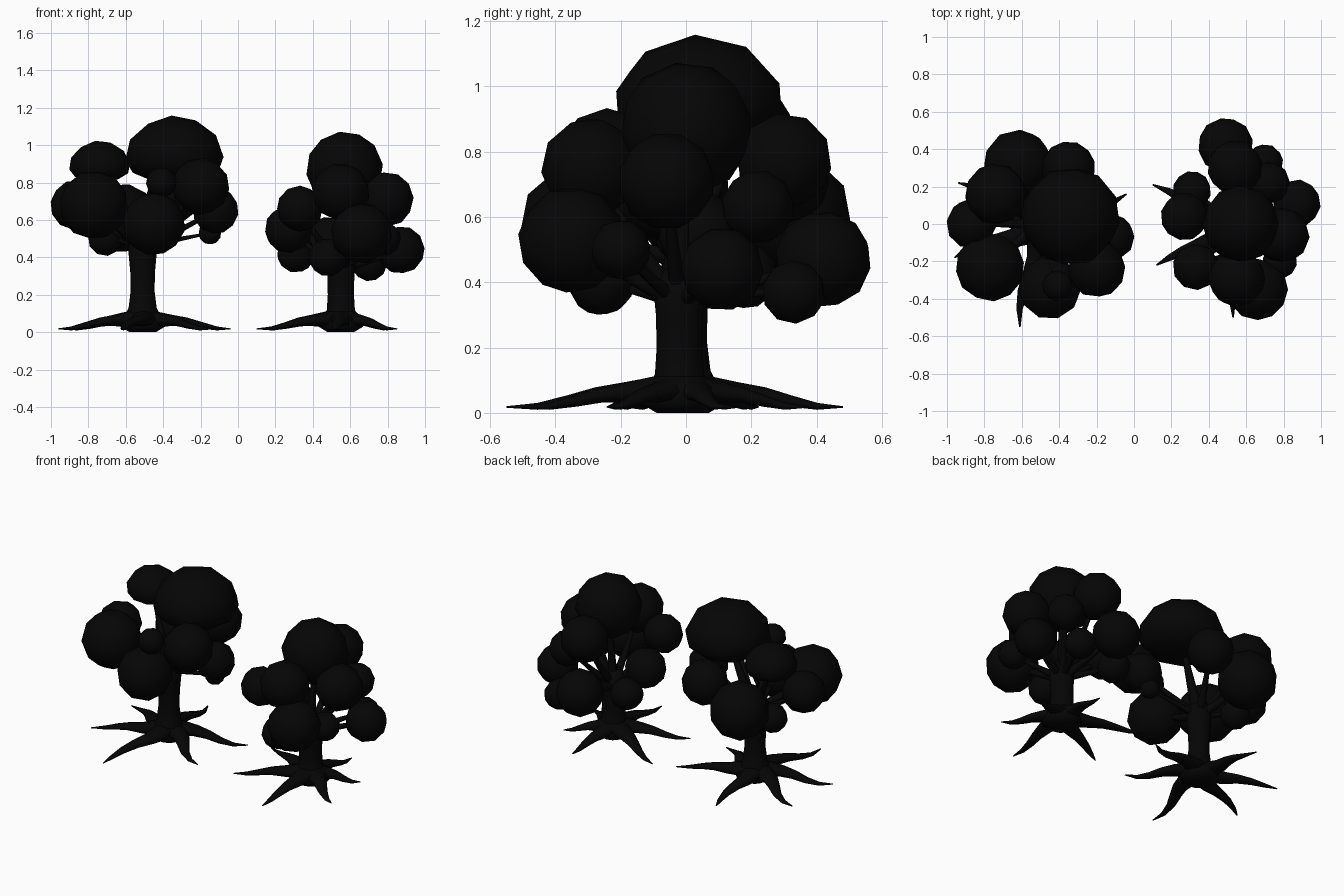
import bpy, bmesh, math, random
from mathutils import Vector, Euler

random.seed(4)
cube = bpy.data.objects.get("Cube")
if cube:
    bpy.data.objects.remove(cube, do_unlink=True)

# One near-black colour for bark and foliage
black = bpy.data.materials.new("soft black")
black.use_nodes = True
colour = (0.0016, 0.0016, 0.0016, 1)
black.diffuse_color = colour
black.node_tree.nodes["Principled BSDF"].inputs["Base Color"].default_value = colour


def finish(name, bm):
    """Turn a bmesh into a smooth-shaded object."""
    bmesh.ops.recalc_face_normals(bm, faces=bm.faces)
    for face in bm.faces:
        face.smooth = True
    mesh = bpy.data.meshes.new(name)
    bm.to_mesh(mesh)
    bm.free()
    mesh.materials.append(black)
    obj = bpy.data.objects.new(name, mesh)
    bpy.context.collection.objects.link(obj)


def tube(bm, points, radii, sides=8, flat=1.0):
    """Tapered tube through points; flat squashes its height."""
    rings = []
    for i, p in enumerate(points):
        along = (points[min(i + 1, len(points) - 1)] - points[max(i - 1, 0)]).normalized()
        ref = Vector((0, 0, 1)) if abs(along.z) < 0.9 else Vector((0, 1, 0))
        side = along.cross(ref).normalized()
        up = side.cross(along)
        ring = []
        for k in range(sides):
            a = math.tau * k / sides
            ring.append(bm.verts.new(p + radii[i] * (side * math.cos(a) + up * flat * math.sin(a))))
        rings.append(ring)
    for lower, upper in zip(rings, rings[1:]):
        for k in range(sides):
            n = (k + 1) % sides
            bm.faces.new((lower[k], lower[n], upper[n], upper[k]))
    bm.faces.new(rings[0])
    bm.faces.new(rings[-1])


def trunk(name, base, profile):
    bm = bmesh.new()
    points = [base + Vector((0, 0, z)) for z, r in profile]
    tube(bm, points, [r for z, r in profile], sides=12)
    finish(name, bm)


def roots(name, base, tips, sway):
    """Arched, slightly winding roots that taper to the ground."""
    heights = (0.075, 0.07, 0.063, 0.055, 0.036, 0.02, 0.018)
    widths = (0.085, 0.066, 0.05, 0.038, 0.028, 0.017, 0.004)
    bm = bmesh.new()
    for x, y in tips:
        out = Vector((x, y, 0))
        across = Vector((-y, x, 0)).normalized()
        points = []
        for k, h in enumerate(heights):
            t = k / (len(heights) - 1)
            bend = across * sway * math.sin(t * math.tau)
            points.append(base + out * t + bend + Vector((0, 0, h)))
        tube(bm, points, widths, flat=0.62)
    # Low skirt joining the roots to the trunk
    tube(bm, [base + Vector((0, 0, z)) for z in (0, 0.03, 0.08, 0.12)],
         (0.07, 0.12, 0.11, 0.07), sides=12)
    finish(name, bm)


def branches(name, start, blobs):
    """Curved limbs from the trunk top into each leaf clump."""
    bm = bmesh.new()
    for x, y, z, r in blobs:
        end = Vector((x, y, z))
        flat_dir = Vector((x - start.x, y - start.y, 0))
        rise = max(0.03, (z - start.z) * 0.35)
        mid = start + flat_dir * 0.45 + Vector((0, 0, rise))
        points = []
        for k in range(6):
            t = k / 5
            points.append(start * (1 - t) ** 2 + mid * 2 * t * (1 - t) + end * t * t)
        thick = 0.018 + 0.09 * r
        tube(bm, points, [thick * (1 - 0.14 * k) for k in range(6)], sides=6)
    finish(name, bm)


def foliage(name, blobs, top=1.0, under=1.0):
    """Faceted leaf clumps, turned at random; top and under scale the two halves."""
    bm = bmesh.new()
    for x, y, z, r in blobs:
        made = bmesh.ops.create_icosphere(bm, subdivisions=2, radius=r * 1.03)
        turn = Euler([random.uniform(0, math.tau) for _ in range(3)]).to_matrix()
        for v in made["verts"]:
            p = turn @ v.co
            p.z *= top if p.z > 0 else under
            v.co = p + Vector((x, y, z))
    finish(name, bm)


# Large tree
large_base = Vector((-0.51, 0, 0))
large_domes = [(-0.34, 0.04, 0.925, 0.258), (-0.74, 0.16, 0.88, 0.16)]
large_clumps = [
    (-0.62, 0.32, 0.61, 0.18), (-0.77, -0.23, 0.68, 0.18),
    (-0.87, 0.0, 0.68, 0.13), (-0.45, -0.34, 0.58, 0.165),
    (-0.2, -0.24, 0.78, 0.15), (-0.41, -0.33, 0.8, 0.08),
    (-0.12, -0.07, 0.65, 0.12), (-0.15, -0.03, 0.53, 0.06),
    (-0.35, 0.3, 0.72, 0.14), (-0.71, 0.1, 0.5, 0.09),
]
trunk("large_trunk", large_base, [
    (0.02, 0.1), (0.08, 0.1), (0.13, 0.075), (0.22, 0.064),
    (0.32, 0.066), (0.42, 0.075), (0.5, 0.075), (0.56, 0.04)])
roots("large_roots", large_base, [
    (-0.45, -0.18), (-0.1, -0.55), (0.38, -0.24),
    (0.47, 0.16), (-0.05, 0.48), (-0.43, 0.22)], 0.022)
branches("large_branches", large_base + Vector((0, 0, 0.46)), large_domes + large_clumps)
foliage("large_crown", large_domes, top=0.88, under=0.5)
foliage("large_foliage", large_clumps)

# Small tree
small_base = Vector((0.55, -0.02, 0))
small_clumps = [
    (0.57, 0.0, 0.87, 0.2), (0.54, 0.3, 0.77, 0.145),
    (0.49, 0.42, 0.47, 0.145), (0.7, 0.33, 0.37, 0.095),
    (0.87, 0.11, 0.44, 0.125), (0.79, -0.06, 0.71, 0.145),
    (0.66, -0.35, 0.53, 0.16), (0.55, -0.29, 0.75, 0.15),
    (0.48, -0.26, 0.4, 0.1), (0.27, 0.04, 0.55, 0.125),
    (0.31, 0.18, 0.42, 0.1), (0.78, -0.2, 0.5, 0.09),
    (0.33, -0.23, 0.66, 0.12), (0.72, 0.22, 0.63, 0.11),
]
trunk("small_trunk", small_base, [
    (0.02, 0.1), (0.07, 0.095), (0.12, 0.075), (0.2, 0.07),
    (0.3, 0.072), (0.38, 0.08), (0.44, 0.05)])
roots("small_roots", small_base, [
    (-0.45, 0.23), (-0.43, -0.2), (-0.02, -0.48),
    (0.3, -0.21), (0.27, 0.14), (0.03, 0.39)], 0.008)
branches("small_branches", small_base + Vector((0, 0, 0.34)), small_clumps)
foliage("small_foliage", small_clumps)
